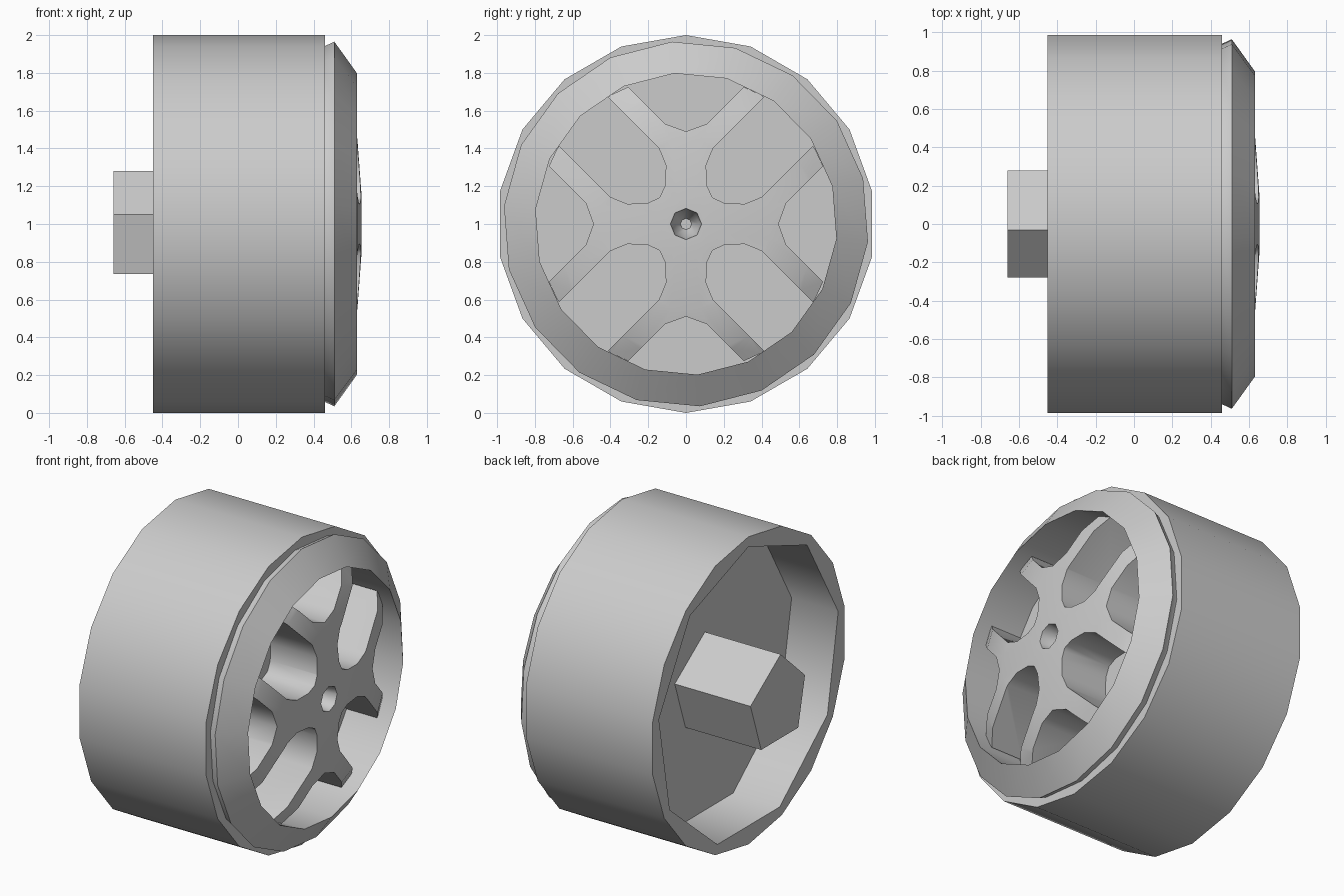
import bpy, bmesh
from math import sin, cos, radians, pi, hypot

cube = bpy.data.objects.get("Cube")
if cube:
    bpy.data.objects.remove(cube, do_unlink=True)

grey = bpy.data.materials.new("plain_grey")
grey.use_nodes = True
grey.diffuse_color = (0.6, 0.6, 0.6, 1)
grey.node_tree.nodes["Principled BSDF"].inputs["Base Color"].default_value = (0.6, 0.6, 0.6, 1)


def ring(x, r, sides=18, turn=0.0):
    """Points of a circle around the wheel axle."""
    angles = [2 * pi * i / sides + radians(turn) for i in range(sides)]
    return [(x, r * sin(a), 1 + r * cos(a)) for a in angles]


def half_sided(x, r):
    """Nonagon with edge midpoints, so it joins onto the 18-sided rings."""
    return [(x, (r if i % 2 == 0 else r * cos(pi / 9)) * sin(pi * i / 9),
             1 + (r if i % 2 == 0 else r * cos(pi / 9)) * cos(pi * i / 9)) for i in range(18)]


def loft(name, loops, cap_start, cap_end, smooth):
    """Bridge loops of equal length into one object."""
    bm = bmesh.new()
    rows = [[bm.verts.new(p) for p in loop] for loop in loops]
    n = len(rows[0])
    for a, b in zip(rows, rows[1:]):
        for i in range(n):
            j = (i + 1) % n
            bm.faces.new((a[i], a[j], b[j], b[i]))
    if cap_start:
        bm.faces.new(rows[0])
    if cap_end:
        bm.faces.new(rows[-1])
    bmesh.ops.recalc_face_normals(bm, faces=bm.faces)
    mesh = bpy.data.meshes.new(name)
    bm.to_mesh(mesh)
    bm.free()
    mesh.materials.append(grey)
    ob = bpy.data.objects.new(name, mesh)
    bpy.context.collection.objects.link(ob)
    shade(ob, smooth)
    return ob


def shade(ob, angle):
    bpy.ops.object.select_all(action="DESELECT")
    ob.select_set(True)
    bpy.context.view_layer.objects.active = ob
    bpy.ops.object.shade_smooth_by_angle(angle=radians(angle))


def prism(name, outline, x0, x1):
    return loft(name, [[(x, y, 1 + z) for y, z in outline] for x in (x0, x1)], True, True, 50)


# Tyre with the hollow back and its floor
loft("tyre", [ring(0.46, 0.92), ring(0.46, 1), ring(-0.45, 1),
              half_sided(-0.45, 0.935), half_sided(-0.115, 0.935)], False, True, 60)

# Rim lip with the front floor behind the spokes
T = -4.4
loft("rim", [ring(0.31, 0.8, turn=T), ring(0.63, 0.8, turn=T), ring(0.51, 0.968, turn=T),
             ring(0.46, 0.945, turn=T), ring(0.4, 0.945, turn=T)], True, False, 30)

# Axle stub at the back, five-sided
stub = [(-0.03, 0.28), (-0.28, 0.05), (-0.21, -0.265), (0.17, -0.265), (0.28, 0.06)]
prism("axle_stub", stub, -0.66, -0.1)
shade(bpy.data.objects["axle_stub"], 80)

# Domed disc that becomes the spokes
spokes = loft("spokes", [ring(x, r, 36) for x, r in
              ((0.3, 0.79), (0.53, 0.79), (0.59, 0.68), (0.632, 0.45), (0.655, 0.14))],
              True, True, 35)

# Cutters: diagonal windows, notches between them, and the centre bore
window = [(0.7, 0.96), (0.143, 0.4), (0.106, 0.31), (0.112, 0.2), (0.14, 0.14)]
window += [(z, y) for y, z in reversed(window[:-1])]
notch = [(-0.58, 1.0), (-0.11, 0.53), (0, 0.49), (0.11, 0.53), (0.58, 1.0)]
cutters = [loft("bore_cutter", [ring(0.5, 0.03, 8), ring(0.58, 0.07, 8), ring(0.7, 0.09, 8)],
                True, True, 50)]
for k in range(4):
    c, s = round(cos(k * pi / 2)), round(sin(k * pi / 2))
    for label, shape in (("window", window), ("notch", notch)):
        turned = [(c * y - s * z, s * y + c * z) for y, z in shape]
        cutters.append(prism(label + "_cutter", turned, 0.2, 0.8))

for cutter in cutters:
    cutter.hide_render = True
    mod = spokes.modifiers.new("cut", "BOOLEAN")
    mod.operation = "DIFFERENCE"
    mod.solver = "EXACT"
    mod.object = cutter
    bpy.context.view_layer.objects.active = spokes
    bpy.ops.object.modifier_apply(modifier=mod.name)
for cutter in cutters:
    bpy.data.objects.remove(cutter, do_unlink=True)
shade(spokes, 50)
